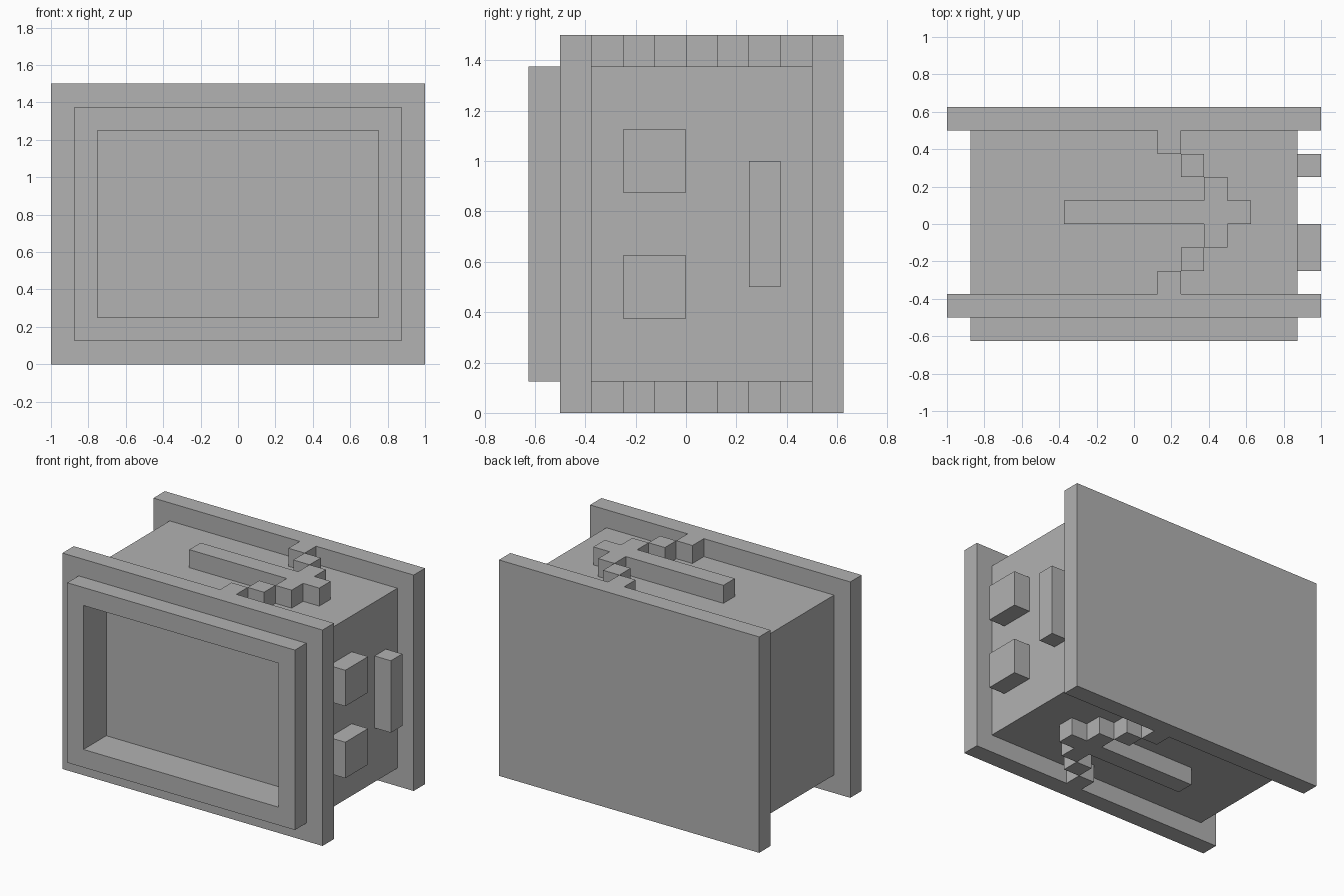
import bpy
import bmesh

default = bpy.data.objects.get("Cube")
if default:
    bpy.data.objects.remove(default, do_unlink=True)

U = 0.125  # every part sits on this block grid

grey = bpy.data.materials.new("plain grey")
grey.use_nodes = True
colour = (0.445, 0.445, 0.445, 1.0)
grey.diffuse_color = colour
grey.node_tree.nodes["Principled BSDF"].inputs["Base Color"].default_value = colour


def finish(name, bm):
    bmesh.ops.recalc_face_normals(bm, faces=bm.faces)
    mesh = bpy.data.meshes.new(name)
    bm.to_mesh(mesh)
    bm.free()
    mesh.materials.append(grey)
    obj = bpy.data.objects.new(name, mesh)
    bpy.context.collection.objects.link(obj)
    return obj


def add_box(bm, x, y, z):
    """Box from (low, high) ranges in grid blocks."""
    verts = bmesh.ops.create_cube(bm, size=1)["verts"]
    for v in verts:
        for axis, (low, high) in enumerate((x, y, z)):
            v.co[axis] = U * (high if v.co[axis] > 0 else low)


def box(name, x, y, z):
    bm = bmesh.new()
    add_box(bm, x, y, z)
    return finish(name, bm)


def frame(name, x, y, z, hole_x, hole_z):
    """Rectangular ring facing the front, with an open centre."""
    bm = bmesh.new()
    rings = []
    for xs, zs, depth in ((x, z, y[0]), (hole_x, hole_z, y[0]),
                          (hole_x, hole_z, y[1]), (x, z, y[1])):
        corners = ((xs[0], zs[0]), (xs[1], zs[0]), (xs[1], zs[1]), (xs[0], zs[1]))
        rings.append([bm.verts.new((cx * U, depth * U, cz * U)) for cx, cz in corners])
    for a, b in zip(rings, rings[1:] + rings[:1]):
        for i in range(4):
            j = (i + 1) % 4
            bm.faces.new((a[i], a[j], b[j], b[i]))
    return finish(name, bm)


def arrow(name, z):
    """Stepped arrow pointing to +x: a shaft with a pixel chevron."""
    bm = bmesh.new()
    add_box(bm, (-3, 5), (0, 1), z)
    for step in range(1, 4):
        x = (4 - step, 5 - step)
        add_box(bm, x, (step, step + 1), z)
        add_box(bm, x, (-step, 1 - step), z)
    return finish(name, bm)


# Casing
box("body", (-7, 7), (-3, 4), (1, 11))
box("back_plate", (-8, 8), (4, 5), (0, 12))

# Front surround and raised bezel around the recessed screen
frame("front_plate", (-8, 8), (-4, -3), (0, 12), (-6, 6), (2, 10))
frame("screen_bezel", (-7, 7), (-5, -4), (1, 11), (-6, 6), (2, 10))

# Arrows on the top and underside
arrow("top_arrow", (11, 12))
arrow("bottom_arrow", (0, 1))

# Controls on the +x side
for name, low in (("lower_button", 3), ("upper_button", 7)):
    box(name, (7, 8), (-2, 0), (low, low + 2))
box("side_bar", (7, 8), (2, 3), (4, 8))
